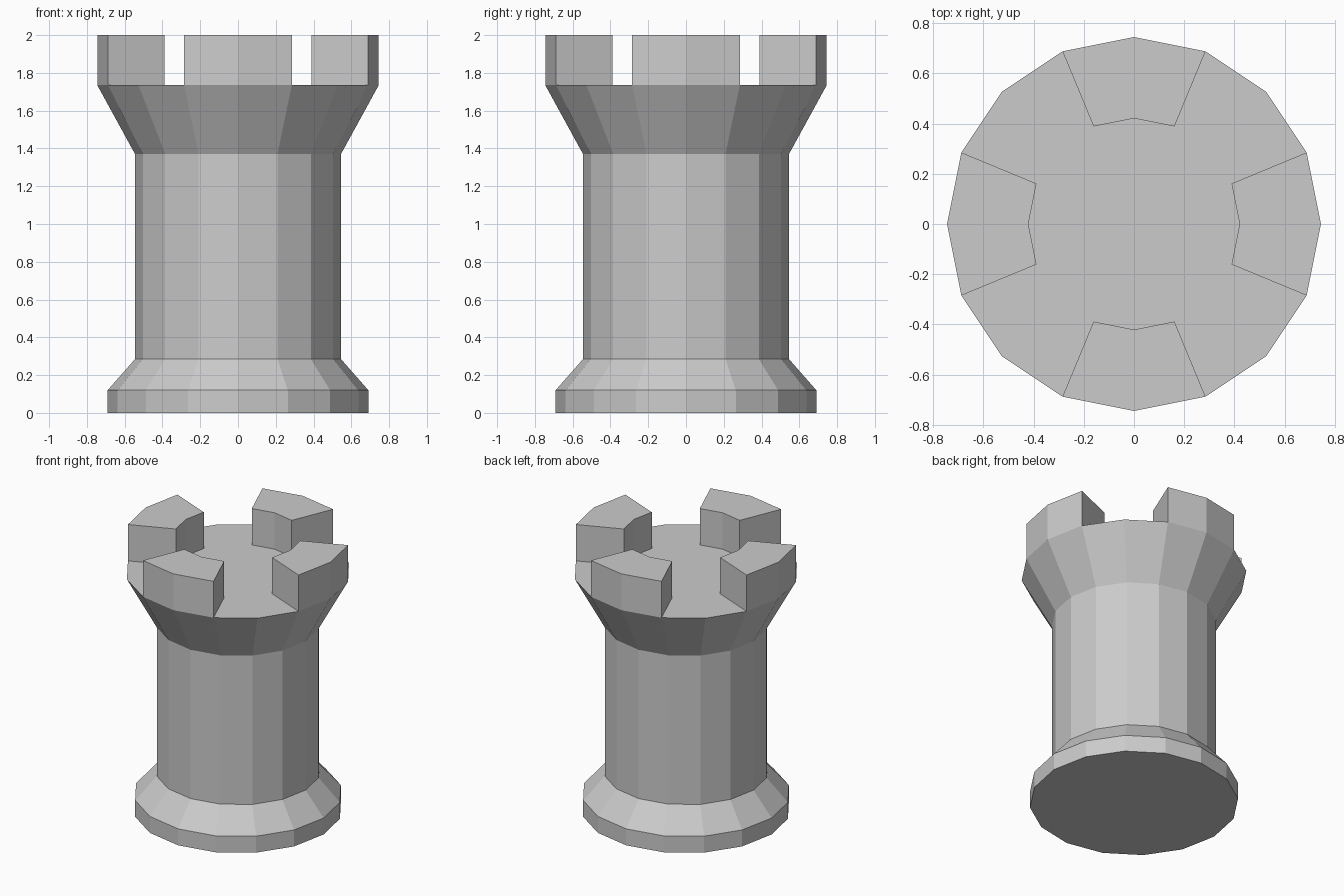
import bpy, bmesh
from math import cos, sin, tau

if "Cube" in bpy.data.objects:
    bpy.data.objects.remove(bpy.data.objects["Cube"])

SIDES = 16
FLOOR_Z, TOP_Z = 1.735, 2.0
# (radius, height) from the foot up the outside and in over the platform
PROFILE = [(0.69, 0), (0.69, 0.12), (0.545, 0.285), (0.545, 1.37),
           (0.745, FLOOR_Z), (0.421, FLOOR_Z)]

bm = bmesh.new()


def ring(radius, z):
    return [bm.verts.new((radius * cos(tau * i / SIDES),
                          radius * sin(tau * i / SIDES), z)) for i in range(SIDES)]


# Turned body: base, shaft, flared head and platform
rings = [ring(r, z) for r, z in PROFILE]
bands = []
for low, high in zip(rings, rings[1:]):
    bands.append([bm.faces.new((low[i], low[(i + 1) % SIDES],
                                high[(i + 1) % SIDES], high[i]))
                  for i in range(SIDES)])
bm.faces.new(rings[0][::-1])
bm.faces.new(rings[-1])

# Four battlements, two segments each, raised from the platform rim
raised = [f for i, f in enumerate(bands[-1]) if i % 4 in (0, 3)]
out = bmesh.ops.extrude_face_region(bm, geom=raised)
bmesh.ops.translate(bm, vec=(0, 0, TOP_Z - FLOOR_Z),
                    verts=[g for g in out["geom"] if isinstance(g, bmesh.types.BMVert)])
# Remove any covered floor left under the battlements
covered = [f for f in raised if f.is_valid]
if covered:
    bmesh.ops.delete(bm, geom=covered, context='FACES_ONLY')
bmesh.ops.recalc_face_normals(bm, faces=bm.faces[:])

mesh = bpy.data.meshes.new("castle_tower")
bm.to_mesh(mesh)
bm.free()
bpy.context.collection.objects.link(bpy.data.objects.new("castle_tower", mesh))
